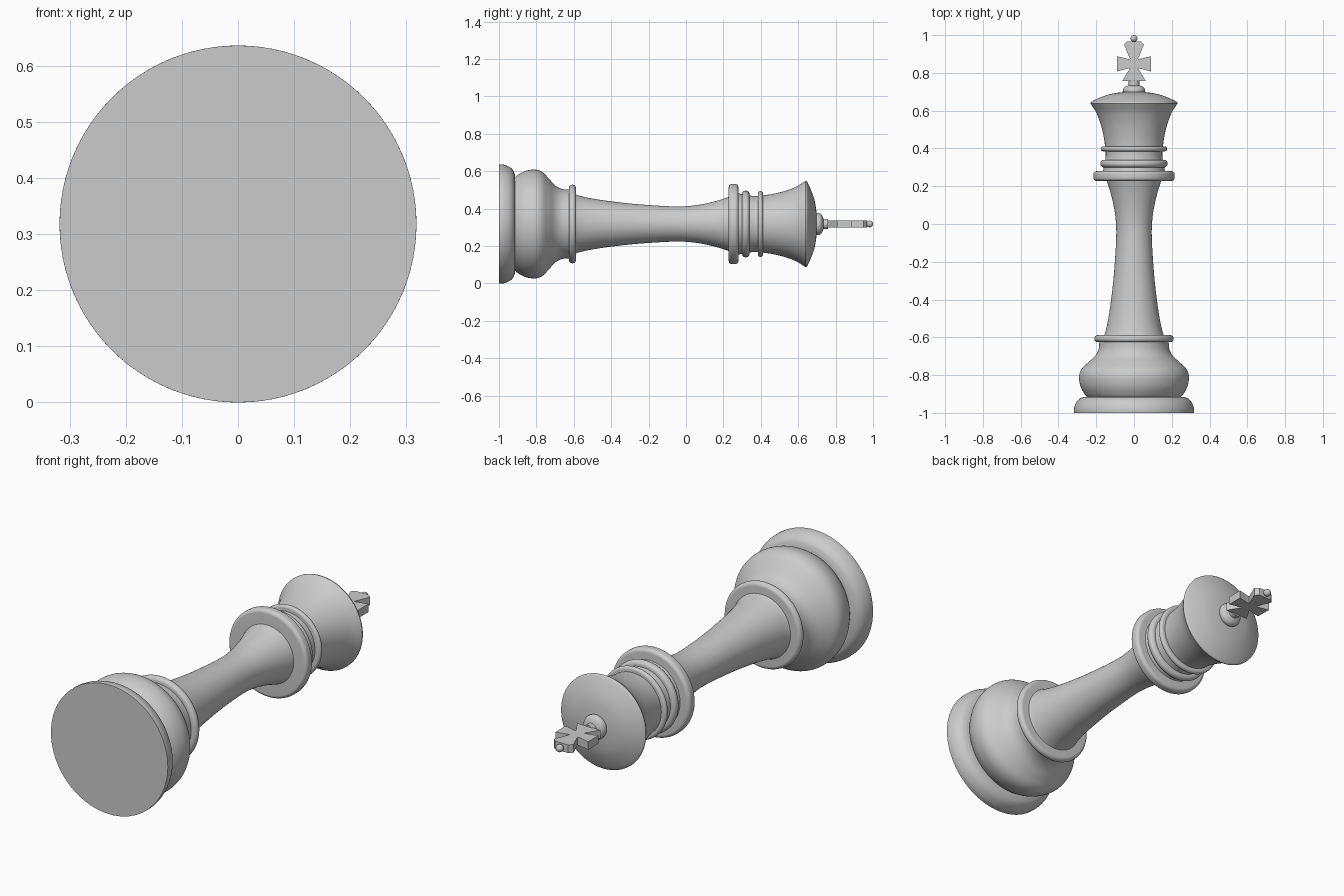
import bpy
import bmesh
import math
from mathutils import Vector, Matrix

default_cube = bpy.data.objects.get("Cube")
if default_cube:
    bpy.data.objects.remove(default_cube, do_unlink=True)

AXIS_HEIGHT = 0.318
SEGMENTS = 96

grey = bpy.data.materials.new("plain grey")
grey.use_nodes = True
colour = (0.6, 0.6, 0.6, 1)
grey.diffuse_color = colour
grey.node_tree.nodes["Principled BSDF"].inputs["Base Color"].default_value = colour


def finish(name, bm, angle=40):
    """Turn a bmesh into a named, shaded object."""
    bmesh.ops.recalc_face_normals(bm, faces=bm.faces)
    mesh = bpy.data.meshes.new(name)
    bm.to_mesh(mesh)
    bm.free()
    mesh.materials.append(grey)
    obj = bpy.data.objects.new(name, mesh)
    bpy.context.collection.objects.link(obj)
    bpy.ops.object.select_all(action="DESELECT")
    obj.select_set(True)
    bpy.context.view_layer.objects.active = obj
    bpy.ops.object.shade_smooth_by_angle(angle=math.radians(angle))
    return obj


def smooth_curve(points, steps=6):
    """Pass a smooth curve through (y, radius) points."""
    pts = [Vector(p) for p in points]
    pts = [2 * pts[0] - pts[1]] + pts + [2 * pts[-1] - pts[-2]]
    curve = []
    for a, b, c, d in zip(pts, pts[1:], pts[2:], pts[3:]):
        for i in range(steps):
            t = i / steps
            curve.append(0.5 * (2 * b + (c - a) * t + (2 * a - 5 * b + 4 * c - d) * t ** 2
                                + (3 * b - a - 3 * c + d) * t ** 3))
    return curve + [pts[-2]]


def lathe(name, profile):
    """Spin a (y, radius) profile around the long axis, with closed ends."""
    bm = bmesh.new()
    profile = [(profile[0][0], 0), *profile, (profile[-1][0], 0)]
    verts = [bm.verts.new((r, y, AXIS_HEIGHT)) for y, r in profile]
    edges = [bm.edges.new(pair) for pair in zip(verts, verts[1:])]
    bmesh.ops.spin(bm, geom=verts + edges, cent=(0, 0, AXIS_HEIGHT), axis=(0, 1, 0),
                   angle=math.tau, steps=SEGMENTS)
    bmesh.ops.remove_doubles(bm, verts=bm.verts, dist=0.0001)
    return finish(name, bm)


def ring(name, start, end, radius, rounding):
    """A disc whose two outer corners are rounded."""
    profile = []
    for centre, first in ((start + rounding, 180), (end - rounding, 90)):
        for i in range(9):
            a = math.radians(first - i * 90 / 8)
            profile.append((centre + rounding * math.cos(a),
                            radius - rounding + rounding * math.sin(a)))
    return lathe(name, profile)


# Foot and bulb
lathe("base_disc", smooth_curve([(-1, 0.318), (-0.975, 0.317), (-0.945, 0.306),
                                 (-0.925, 0.288), (-0.915, 0.265)]))
lathe("base_bulb", smooth_curve([(-0.92, 0.245), (-0.9, 0.262), (-0.86, 0.283), (-0.81, 0.291),
                                 (-0.77, 0.279), (-0.735, 0.245), (-0.7, 0.207),
                                 (-0.665, 0.188), (-0.62, 0.183)]))
ring("lower_collar", -0.626, -0.588, 0.21, 0.0185)

# Tapered shaft
lathe("shaft", smooth_curve([(-0.6, 0.163), (-0.57, 0.151), (-0.5, 0.136), (-0.4, 0.121),
                             (-0.25, 0.105), (-0.06, 0.094), (0.05, 0.1),
                             (0.15, 0.12), (0.235, 0.146)]))

# Collars below the head
ring("wide_collar", 0.228, 0.28, 0.215, 0.018)
lathe("neck", smooth_curve([(0.27, 0.166), (0.32, 0.156), (0.36, 0.15), (0.4, 0.15)]))
ring("middle_collar", 0.3, 0.339, 0.178, 0.0185)
ring("upper_collar", 0.385, 0.411, 0.176, 0.0125)

# Flared head with a domed top
flare = smooth_curve([(0.4, 0.152), (0.46, 0.16), (0.53, 0.177), (0.59, 0.2), (0.632, 0.226)])
dome = smooth_curve([(0.638, 0.23), (0.648, 0.224), (0.67, 0.178), (0.688, 0.125),
                     (0.698, 0.06), (0.7, 0.01)])
lathe("crown", flare + dome)

# Finial under the cross
lathe("finial", smooth_curve([(0.69, 0.055), (0.708, 0.059), (0.724, 0.051), (0.734, 0.03)]))
lathe("finial_stem", [(0.725, 0.028), (0.76, 0.028)])

# Flat cross, mirrored from one half outline
half = [(0.063, 0.756), (0.021, 0.825), (0.03, 0.823), (0.089, 0.808),
        (0.089, 0.888), (0.03, 0.874), (0.021, 0.874), (0.053, 0.95), (0.035, 0.967)]
outline = half + [(-x, y) for x, y in reversed(half)]
bm = bmesh.new()
face = bm.faces.new([bm.verts.new((x, y, AXIS_HEIGHT - 0.02)) for x, y in outline])
top = bmesh.ops.extrude_face_region(bm, geom=[face])["geom"]
bmesh.ops.translate(bm, vec=(0, 0, 0.04),
                    verts=[v for v in top if isinstance(v, bmesh.types.BMVert)])
finish("cross", bm, 20)

# Bead at the tip
bm = bmesh.new()
bmesh.ops.create_uvsphere(bm, u_segments=24, v_segments=16, radius=0.018,
                          matrix=Matrix.Translation((0, 0.982, AXIS_HEIGHT)))
finish("tip_bead", bm)
